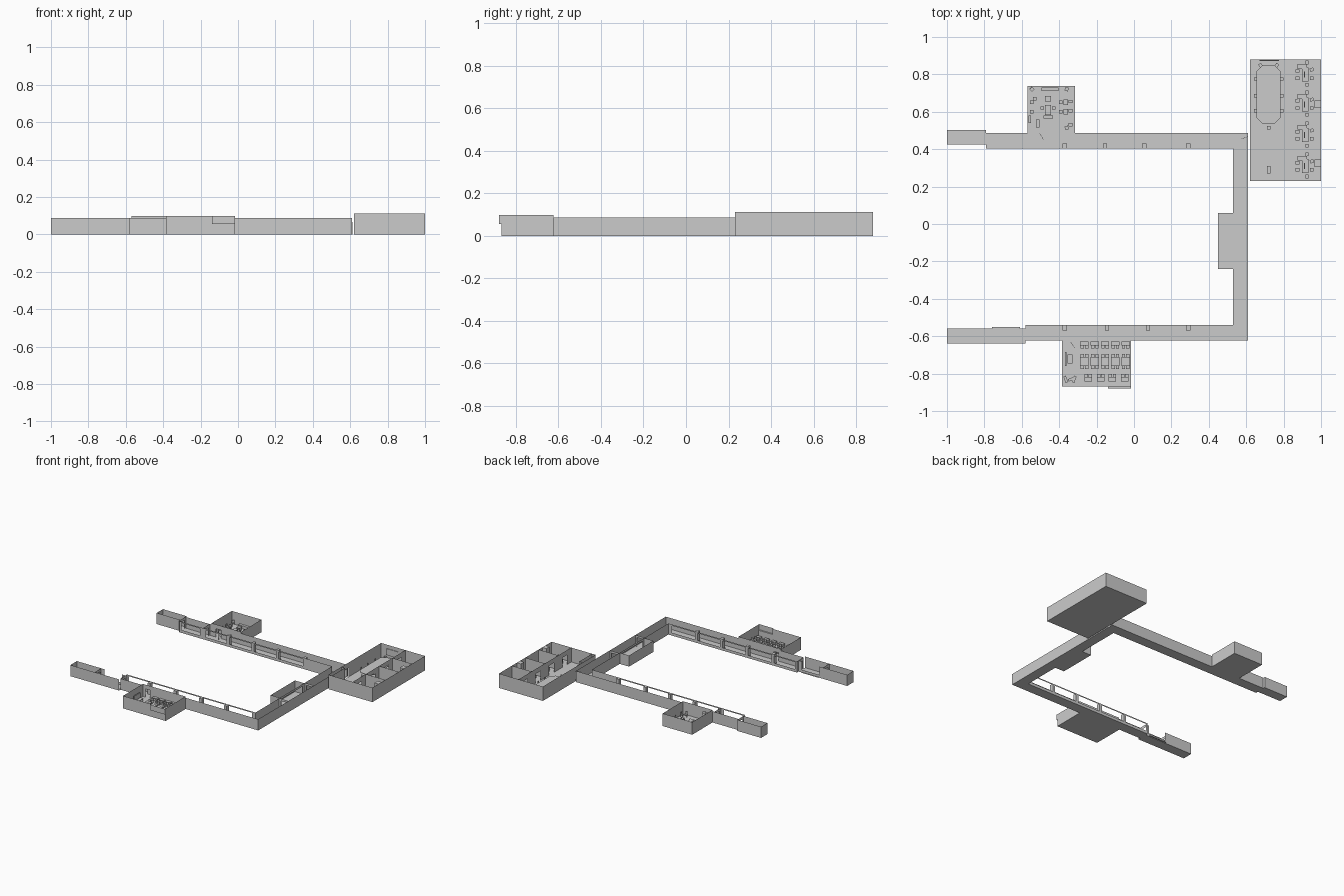
import bpy, bmesh, math
from mathutils import Matrix, Vector

if "Cube" in bpy.data.objects:
    bpy.data.objects.remove(bpy.data.objects["Cube"])

parts = {}

def bm_of(name):
    return parts.setdefault(name, bmesh.new())

def quad(name, pts):
    bm = bm_of(name)
    bm.faces.new([bm.verts.new(p) for p in pts])

def floor(name, x0, x1, y0, y1, z=0.0):
    quad(name, [(x0, y0, z), (x1, y0, z), (x1, y1, z), (x0, y1, z)])

def box(name, x0, x1, y0, y1, z0, z1, m=Matrix()):
    c = Vector(((x0 + x1) / 2, (y0 + y1) / 2, (z0 + z1) / 2))
    s = Matrix.Diagonal((x1 - x0, y1 - y0, z1 - z0, 1))
    bmesh.ops.create_cube(bm_of(name), size=1, matrix=m @ Matrix.Translation(c) @ s)

def wall(name, axis, at, a, b, h, holes=()):
    """Thin wall running along an axis; each hole is (start, end, sill, head)."""
    def panel(s, e, z0, z1):
        if e - s > 1e-4 and z1 - z0 > 1e-4:
            p = [(s, z0), (e, z0), (e, z1), (s, z1)]
            quad(name, [(u, at, z) if axis == 'x' else (at, u, z) for u, z in p])
    pos = a
    for s, e, z0, z1 in sorted(holes):
        panel(pos, s, 0, h)
        panel(s, e, 0, z0)
        panel(s, e, z1, h)
        pos = e
    panel(pos, b, 0, h)

def place(x, y, deg=0):
    return Matrix.Translation((x, y, 0)) @ Matrix.Rotation(math.radians(deg), 4, 'Z')

def chair(name, x, y, deg=0):
    # seat, back on local -y side, and four legs
    m = place(x, y, deg)
    box(name, -.009, .009, -.009, .009, .014, .017, m)
    box(name, -.009, .009, -.011, -.009, .014, .034, m)
    for sx in (-.008, .008):
        for sy in (-.008, .008):
            box(name, sx - .001, sx + .001, sy - .001, sy + .001, 0, .014, m)

def desk(name, x, y, w, d, deg=0, h=.028):
    # top, side panels and modesty panel
    m = place(x, y, deg)
    box(name, -w / 2, w / 2, -d / 2, d / 2, h - .003, h, m)
    for s in (-1, 1):
        u = s * (w / 2 - .002)
        box(name, u - .001, u + .001, -d / 2 + .002, d / 2 - .002, 0, h - .003, m)
    box(name, -w / 2 + .003, w / 2 - .003, d / 2 - .004, d / 2 - .002, .008, h - .003, m)

H, HR, HC = .087, .098, .112
SILL, HEAD = .022, .077

# corridor floors
floor('corridor_floor', -.79, .61, .405, .487)
floor('corridor_floor', .53, .61, -.54, .405)
floor('corridor_floor', -.58, .61, -.622, -.54)
floor('corridor_floor', .45, .53, -.24, .06)
floor('end_room_floor', -1, -.79, .425, .502)
floor('end_room_floor', -1, -.58, -.64, -.56)
floor('end_room_floor', -.76, -.61, -.62, -.55, .003)

# north corridor
N = 'north_corridor_wall'
wall(N, 'x', .405, -.79, .53, H, [(s, e, SILL, HEAD) for s, e in
     ((-.77, -.61), (-.56, -.38), (-.36, -.165), (-.145, .045), (.065, .28))])
wall(N, 'x', .487, -.79, .61, H, [(-.53, -.49, 0, .065)])
wall(N, 'y', -.585, .405, .487, H, [(.42, .47, 0, .065)])
for x in (-.37, -.155, .055, .29):
    box('north_pillar', x - .011, x + .011, .405, .43, 0, H)

# south corridor
S = 'south_corridor_wall'
wall(S, 'x', -.54, -.58, .53, H, [(s, e, SILL, HEAD) for s, e in
     ((-.565, -.38), (-.36, -.155), (-.135, .065), (.085, .28), (.30, .50))])
wall(S, 'x', -.622, -.58, .61, H, [(-.365, -.325, 0, .065)])
wall(S, 'y', -.58, -.622, -.54, H, [(-.61, -.56, 0, .065)])
for x in (-.37, -.145, .075, .29):
    box('south_pillar', x - .011, x + .011, -.57, -.54, 0, H)

# east corridor with bay and cross partitions
E = 'east_corridor_wall'
wall(E, 'y', .61, -.622, .487, H, [(.435, .475, 0, .065)])
wall(E, 'y', .53, -.54, .405, H, [(-.22, .04, .0, .07)])
wall('bay_wall', 'y', .45, -.24, .06, H)
for y in (-.24, .06):
    wall('bay_wall', 'x', y, .45, .53, H)
for y in (-.248, .068):
    wall('corridor_partition', 'x', y, .53, .61, H, [(.545, .595, 0, .07)])

# west end rooms
W = 'end_room_wall'
for y in (.425, .502):
    wall(W, 'x', y, -1, -.795, H)
wall(W, 'y', -1, .425, .502, H)
wall(W, 'y', -.795, .405, .502, H, [(.435, .475, 0, .065)])
wall(W, 'x', -.64, -1, -.58, H)
wall(W, 'x', -.56, -1, -.58, H, [(-.76, -.61, SILL, H)])
wall(W, 'y', -1, -.64, -.56, H)
wall(W, 'y', -.79, -.64, -.56, H, [(-.625, -.575, 0, .065)])

# lounge room on the north side
L = 'lounge_wall'
floor('lounge_floor', -.57, -.315, .487, .738)
for x in (-.57, -.315):
    wall(L, 'y', x, .487, .738, HR)
wall(L, 'x', .738, -.57, -.315, HR)
wall(L, 'x', .488, -.57, -.315, HR, [(-.53, -.49, 0, .065)])
box('lounge_door', 0, .04, -.001, .001, 0, .065, place(-.505, .487, -60))
box('lounge_bench', -.495, -.405, .71, .73, 0, .022)
desk('lounge_desk', -.46, .61, .055, .03, 90)
desk('lounge_desk', -.46, .67, .03, .03, 0)
box('lounge_table', -.485, -.432, .565, .58, 0, .024)
for x, y, d in ((-.545, .72, 225), (-.545, .65, -90), (-.545, .60, -90), (-.53, .67, 0),
                (-.36, .72, 160), (-.39, .65, -90), (-.34, .655, 90), (-.39, .60, -90),
                (-.34, .605, 90), (-.36, .515, 20), (-.34, .53, 90), (-.43, .62, 90), (-.49, .62, -90)):
    chair('lounge_chair', x, y, d)
for y in (.65, .60):
    desk('lounge_side_desk', -.365, y, .03, .025, 90)
box('lounge_cabinet', -.525, -.505, .515, .56, 0, .045)
box('lounge_cabinet', -.565, -.55, .54, .58, 0, .04)

# classroom on the south side
C = 'classroom_wall'
floor('classroom_floor', -.385, -.017, -.868, -.622)
for x in (-.385, -.017):
    wall(C, 'y', x, -.868, -.624, HR)
wall(C, 'x', -.624, -.385, -.017, HR, [(-.365, -.325, 0, .065)])
wall(C, 'x', -.868, -.385, -.017, HR, [(-.14, -.017, .055, HR)])
# raised window box sticking out of the south wall
wall_y = -.879
quad(C, [(-.14, wall_y, .055), (-.017, wall_y, .055), (-.017, wall_y, HR), (-.14, wall_y, HR)])
floor(C, -.14, -.017, wall_y, -.868, .055)
for x in (-.14, -.017):
    quad(C, [(x, wall_y, .055), (x, -.868, .055), (x, -.868, HR), (x, wall_y, HR)])
box('classroom_door', 0, .04, -.001, .001, 0, .065, place(-.34, -.63, -55))
box('blackboard', -.37, -.362, -.76, -.685, .022, .06)
desk('teacher_desk', -.342, -.722, .05, .026, 90)
for i in range(5):
    x = -.265 + .055 * i
    desk('student_desk', x, -.638, .045, .022)
    chair('student_chair', x - .011, -.655)
    chair('student_chair', x + .012, -.655)
    for s, d in ((1, 180), (-1, 0)):
        desk('student_desk', x, -.735 + s * .012, .045, .022)
        chair('student_chair', x - .011, -.735 + s * .03, d)
        chair('student_chair', x + .012, -.735 + s * .03, d)
for x in (-.245, -.178, -.115, -.05):
    desk('student_desk', x, -.83, .04, .022)
    for dx in (-.011, .011):
        chair('student_chair', x + dx, -.813, 180)
for x, a in ((-.365, -70), (-.335, 20), (-.32, 70)):
    box('classroom_shelf', -.018, .018, -.007, .007, 0, .04, place(x, -.83, a))

# large office on the north-east corner
O = 'office_wall'
floor('office_floor', .62, 1, .23, .88)
wall(O, 'y', .62, .23, .88, HC, [(.42, .475, 0, .07)])
wall(O, 'y', 1, .23, .88, HC)
for y in (.23, .88):
    wall(O, 'x', y, .62, 1, HC)
box('office_door', 0, .04, -.001, .001, 0, .065, place(.575, .455, 20))
bays = (.31, .475, .64, .80)
wall('office_partition', 'y', .83, .23, .88, HC, [(y - .03, y + .03, 0, .075) for y in bays])
for y in (.39, .555, .72):
    wall('office_partition', 'x', y, .83, 1, HC)
wall('office_partition', 'x', .39, .62, .65, HC)
wall('office_partition', 'y', .65, .23, .39, HC)
for y in (.325, .64):
    box('office_column', .965, 1, y - .02, y + .02, 0, HC)

# workstations
for y in bays:
    desk('work_desk', .915, y, .075, .035, 90)
    desk('work_desk', .90, y + .042, .05, .025)
    box('monitor', .91, .913, y - .016, y + .016, .03, .046)
    for dx, dy, d in ((-.04, -.02, -90), (-.04, .018, -90), (.035, -.02, 90),
                      (.035, .025, 110), (.01, -.055, 0), (.01, .062, 180)):
        chair('work_chair', .915 + dx, y + dy, d)

# meeting table with clipped corners on two pedestals
bm = bm_of('meeting_table')
x0, x1, y0, y1, c = .655, .783, .535, .85, .032
ring = [(x0 + c, y0), (x1 - c, y0), (x1, y0 + c), (x1, y1 - c),
        (x1 - c, y1), (x0 + c, y1), (x0, y1 - c), (x0, y0 + c)]
top = bm.faces.new([bm.verts.new((x, y, .026)) for x, y in ring])
ext = bmesh.ops.extrude_face_region(bm, geom=[top], use_keep_orig=True)
bmesh.ops.translate(bm, vec=(0, 0, .004), verts=[v for v in ext['geom'] if isinstance(v, bmesh.types.BMVert)])
for y in (.60, .78):
    box('meeting_table', .70, .74, y - .02, y + .02, 0, .026)
for y in (.605, .685, .775):
    chair('meeting_chair', .652, y, -90)
    chair('meeting_chair', .787, y, 90)
chair('meeting_chair', .677, .848, 215)
chair('meeting_chair', .763, .848, 145)
chair('meeting_chair', .72, .515)
box('wall_screen', .67, .775, .872, .876, .035, .085)
box('reception_seat', .71, .73, .27, .31, 0, .025)

# turn every collected part into an object
for name, bm in parts.items():
    me = bpy.data.meshes.new(name)
    bm.normal_update()
    bm.to_mesh(me)
    bm.free()
    bpy.context.collection.objects.link(bpy.data.objects.new(name, me))
